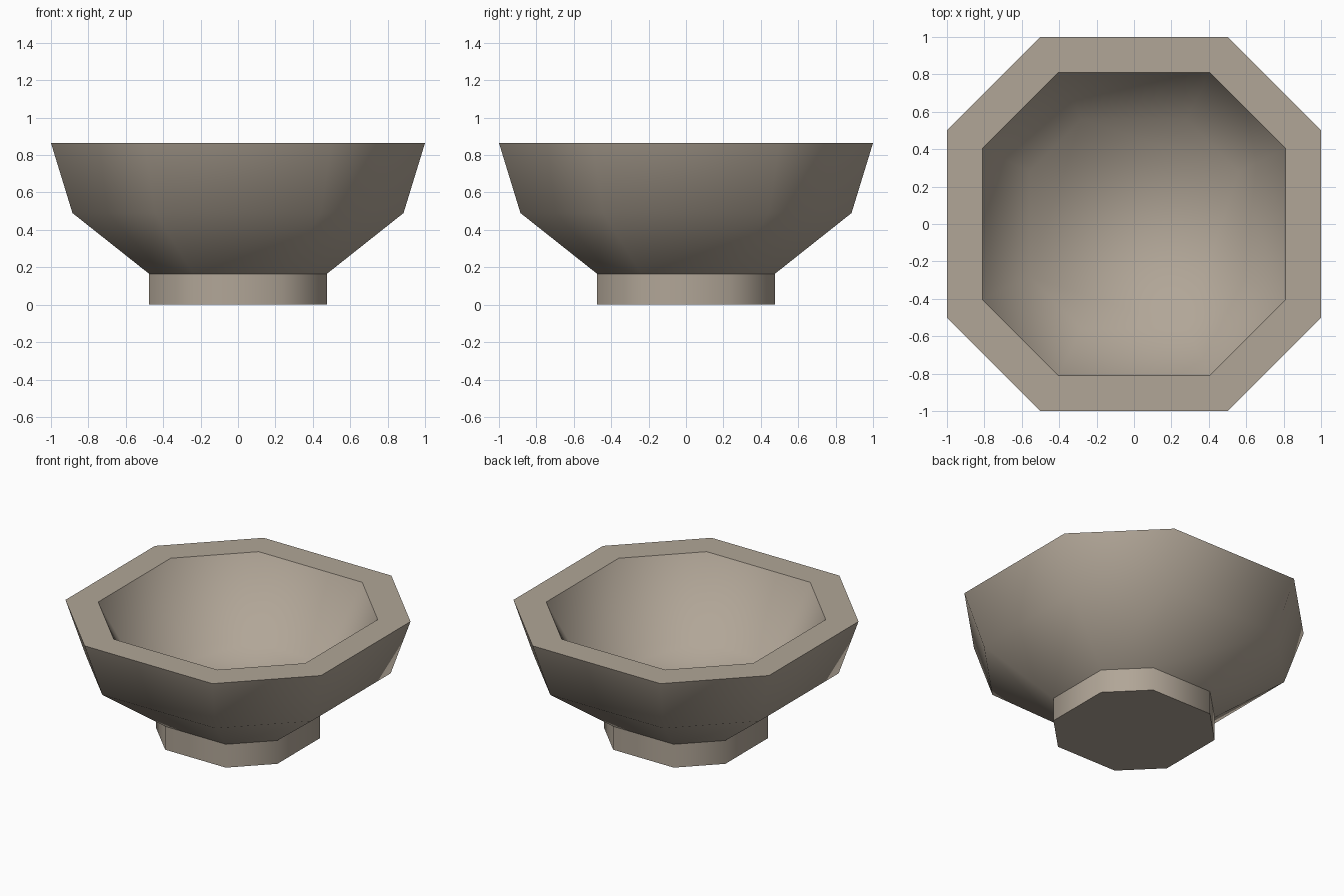
import bpy, bmesh

if "Cube" in bpy.data.objects:
    bpy.data.objects.remove(bpy.data.objects["Cube"])

# One clay colour for the whole bowl
clay = bpy.data.materials.new("warm grey clay")
clay.diffuse_color = (0.44, 0.38, 0.31, 1)
clay.use_nodes = True
clay.node_tree.nodes["Principled BSDF"].inputs["Base Color"].default_value = clay.diffuse_color

# Octagon with long sides along the axes and cut corners
OCTAGON = [(1, -.5), (1, .5), (.5, 1), (-.5, 1),
           (-1, .5), (-1, -.5), (-.5, -1), (.5, -1)]

# Profile (radius, height, crisp edge): foot, outer wall, rim, inner wall, floor
PROFILE = [(.475, 0, True), (.475, .165, True), (.885, .49, False),
           (1, .865, True), (.81, .865, True), (.56, .36, False)]


def lathe_octagon(name, profile):
    bm = bmesh.new()
    rings = [[bm.verts.new((x * r, y * r, z)) for x, y in OCTAGON] for r, z, _ in profile]
    for low, high in zip(rings, rings[1:]):
        for i in range(8):
            j = (i + 1) % 8
            bm.faces.new((low[i], low[j], high[j], high[i]))
    # foot underside and bowl floor
    bm.faces.new(rings[0][::-1])
    bm.faces.new(rings[-1])
    bmesh.ops.recalc_face_normals(bm, faces=bm.faces)
    # smooth faces, with crisp foot and rim edges
    for f in bm.faces:
        f.smooth = True
    for ring, (_, _, crisp) in zip(rings, profile):
        for i in range(8):
            bm.edges.get((ring[i], ring[(i + 1) % 8])).smooth = not crisp
    mesh = bpy.data.meshes.new(name)
    bm.to_mesh(mesh)
    bm.free()
    obj = bpy.data.objects.new(name, mesh)
    bpy.context.collection.objects.link(obj)
    mesh.materials.append(clay)
    return obj


lathe_octagon("footed_bowl", PROFILE)
